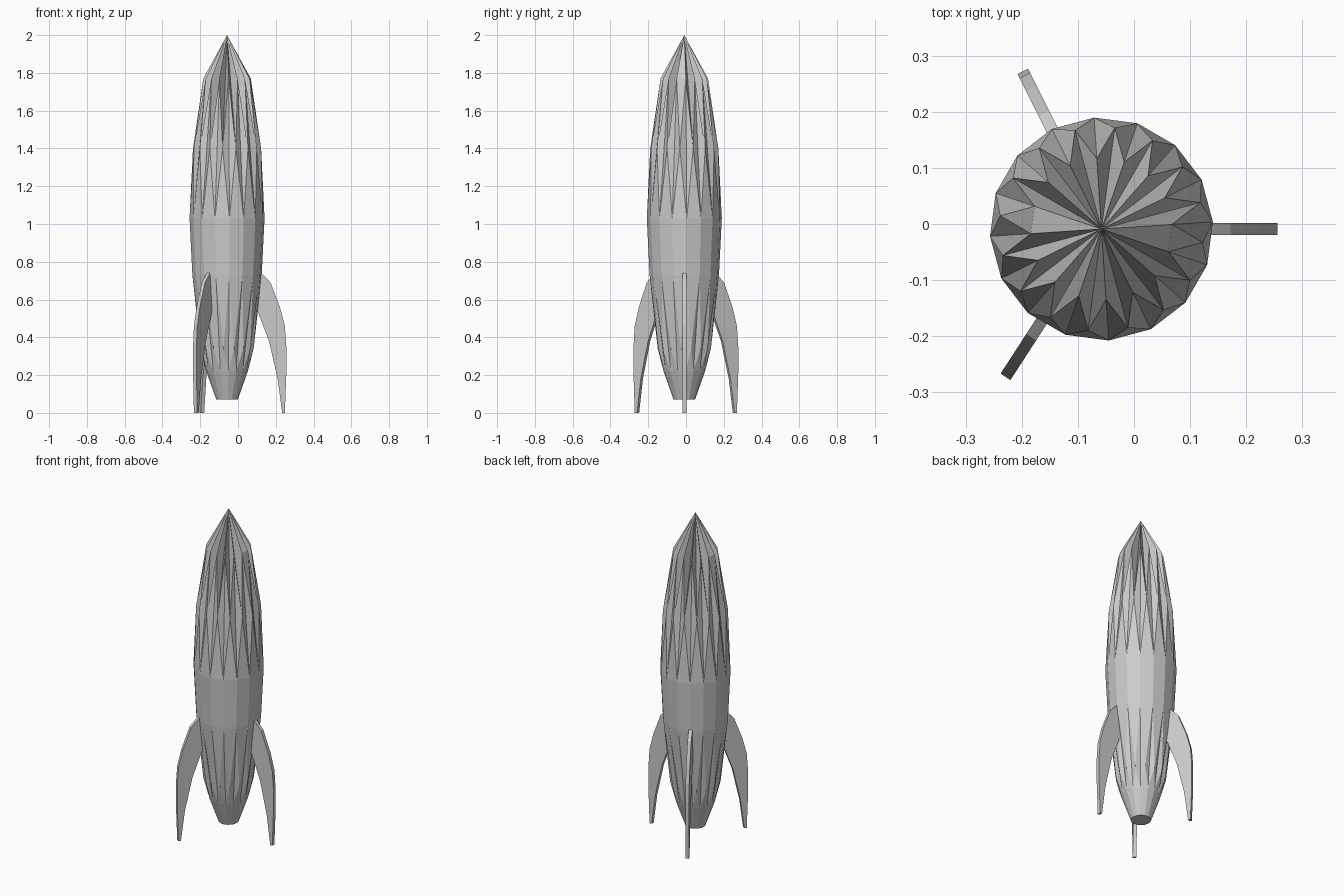
import bpy, bmesh
from math import cos, sin, radians, tau

if "Cube" in bpy.data.objects:
    bpy.data.objects.remove(bpy.data.objects["Cube"])

CX, CY, N = -0.058, -0.009, 16
PHASE = radians(3.75)


def finish(bm, name):
    bmesh.ops.recalc_face_normals(bm, faces=bm.faces[:])
    mesh = bpy.data.meshes.new(name)
    bm.to_mesh(mesh)
    bm.free()
    obj = bpy.data.objects.new(name, mesh)
    bpy.context.collection.objects.link(obj)
    return obj


def ring(bm, r, z, shift=0.0):
    return [bm.verts.new((CX + r * cos(PHASE + tau * (i + shift) / N),
                          CY + r * sin(PHASE + tau * (i + shift) / N), z))
            for i in range(N)]


# Fluted hull: staggered rings whose creases skip a ring form the grooves
bm = bmesh.new()
tip = bm.verts.new((CX, CY, 2.0))
nose = ring(bm, 0.126, 1.77)
shoulder = ring(bm, 0.182, 1.40, 0.5)
waist = ring(bm, 0.199, 1.03)
lower = ring(bm, 0.184, 0.73)
skirt = ring(bm, 0.142, 0.34, 0.5)
tail = ring(bm, 0.110, 0.22)
base = ring(bm, 0.057, 0.07)
smooth_sectors = (7, N - 1)

for i in range(N):
    j = (i + 1) % N
    # Nose: deep grooves except on two opposite smooth panels
    if i in smooth_sectors:
        bm.faces.new((tip, nose[i], nose[j]))
        bm.faces.new((nose[i], shoulder[i], nose[j]))
    else:
        bm.faces.new((tip, nose[i], shoulder[i]))
        bm.faces.new((tip, shoulder[i], nose[j]))
    # Shallow grooves above the waist and above the tail
    for top, mid, low in ((nose, shoulder, waist), (lower, skirt, tail)):
        bm.faces.new((top[i], low[i], mid[i]))
        bm.faces.new((top[j], mid[i], low[j]))
        bm.faces.new((mid[i], low[i], low[j]))
    bm.faces.new((lower[i], skirt[i], lower[j]))
    # Plain bands
    bm.faces.new((waist[i], lower[i], lower[j], waist[j]))
    bm.faces.new((tail[i], base[i], base[j], tail[j]))
bm.faces.new(base)
finish(bm, "hull")

# Three swept tail fins (radius, height outline)
FIN = [(0.16, 0.73), (0.182, 0.74), (0.23, 0.69), (0.28, 0.56), (0.306, 0.46),
       (0.314, 0.35), (0.314, 0.21), (0.306, 0.0), (0.292, 0.0),
       (0.268, 0.18), (0.222, 0.38), (0.165, 0.53), (0.14, 0.56)]
for k, angle in enumerate((0, 116.5, 237)):
    bm = bmesh.new()
    c, s = cos(radians(angle)), sin(radians(angle))
    sides = []
    for t in (-0.0105, 0.0105):
        sides.append([bm.verts.new((CX + r * c - t * s, CY + r * s + t * c, z))
                      for r, z in FIN])
        bm.faces.new(sides[-1])
    for i in range(len(FIN)):
        j = (i + 1) % len(FIN)
        bm.faces.new((sides[0][i], sides[0][j], sides[1][j], sides[1][i]))
    finish(bm, f"fin_{k + 1}")
